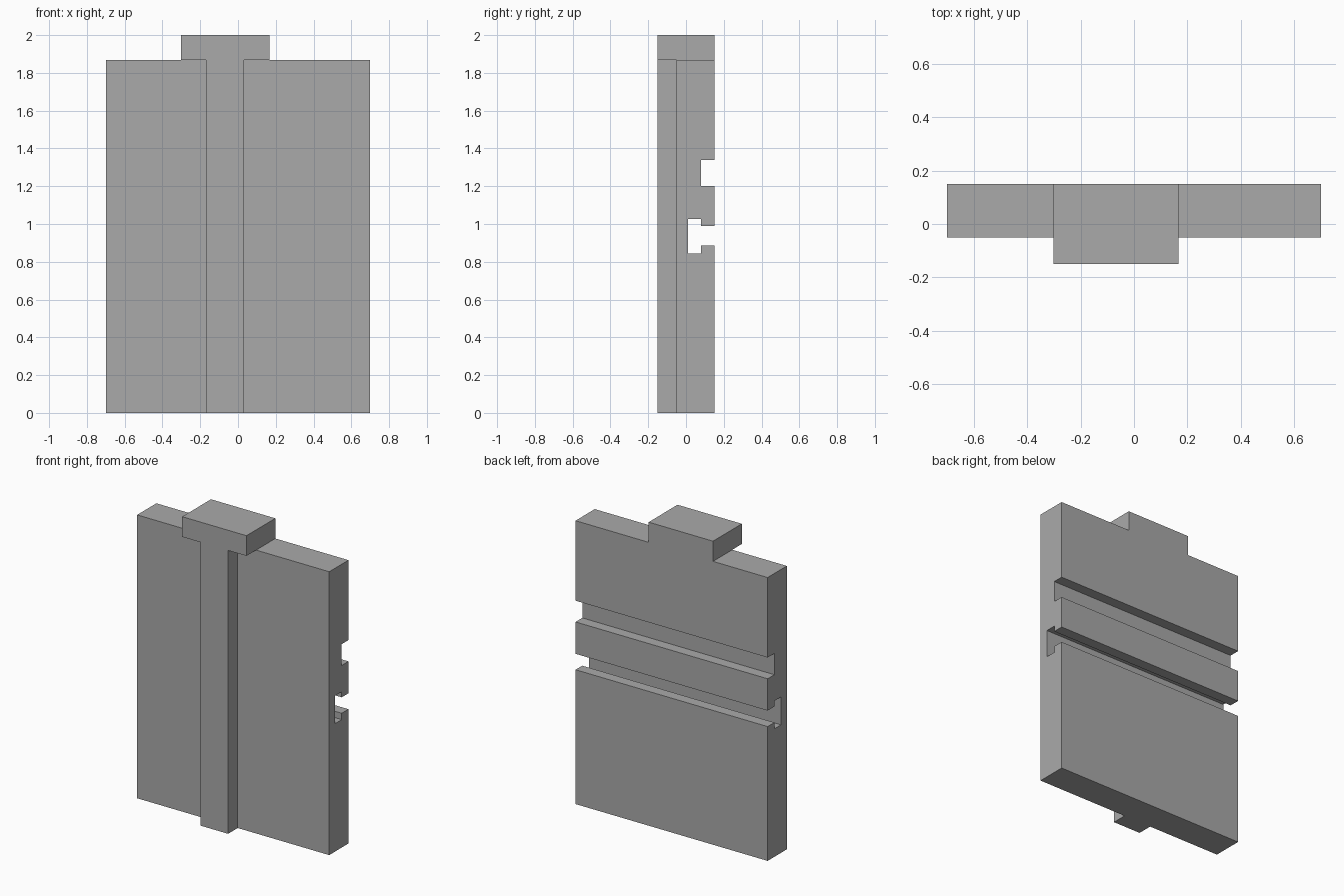
import bpy
import bmesh

default = bpy.data.objects.get("Cube")
if default:
    bpy.data.objects.remove(default, do_unlink=True)

# Single grey finish
grey = bpy.data.materials.new("plain grey")
grey.use_nodes = True
colour = (0.4, 0.4, 0.4, 1.0)
grey.diffuse_color = colour
grey.node_tree.nodes["Principled BSDF"].inputs["Base Color"].default_value = colour


def extrude_profile(name, points, x0, x1):
    """Extrude a closed (y, z) outline along x."""
    bm = bmesh.new()
    face = bm.faces.new([bm.verts.new((x0, y, z)) for y, z in points])
    grown = bmesh.ops.extrude_face_region(bm, geom=[face])["geom"]
    moved = [v for v in grown if isinstance(v, bmesh.types.BMVert)]
    bmesh.ops.translate(bm, verts=moved, vec=(x1 - x0, 0, 0))
    bmesh.ops.recalc_face_normals(bm, faces=bm.faces)
    mesh = bpy.data.meshes.new(name)
    bm.to_mesh(mesh)
    bm.free()
    mesh.materials.append(grey)
    obj = bpy.data.objects.new(name, mesh)
    bpy.context.collection.objects.link(obj)
    return obj


FRONT, FACE, BACK = -0.15, -0.05, 0.15
SHOULDER, TOP = 1.867, 2.0
LIP, DEEP = 0.08, 0.01

# Plate with an open groove and an undercut groove across the back
plate_outline = [
    (FACE, 0), (BACK, 0),
    (BACK, 0.885), (LIP, 0.885), (LIP, 0.843), (DEEP, 0.843),
    (DEEP, 1.027), (LIP, 1.027), (LIP, 0.99), (BACK, 0.99),
    (BACK, 1.2), (LIP, 1.2), (LIP, 1.34), (BACK, 1.34),
    (BACK, SHOULDER), (FACE, SHOULDER),
]
plate = extrude_profile("grooved_plate", plate_outline, -0.7, 0.7)

# Vertical rib on the front face
rib = extrude_profile(
    "front_rib",
    [(FRONT, 0), (FACE, 0), (FACE, SHOULDER), (FRONT, SHOULDER)],
    -0.17, 0.033)

# Head block across the top of the rib and plate
head = extrude_profile(
    "top_head",
    [(FRONT, SHOULDER), (BACK, SHOULDER), (BACK, TOP), (FRONT, TOP)],
    -0.302, 0.167)

# Fuse the parts into one solid
bpy.context.view_layer.objects.active = plate
for part in (rib, head):
    union = plate.modifiers.new("join " + part.name, "BOOLEAN")
    union.operation = "UNION"
    union.solver = "EXACT"
    union.object = part
    bpy.ops.object.modifier_apply(modifier=union.name)
    bpy.data.objects.remove(part, do_unlink=True)
